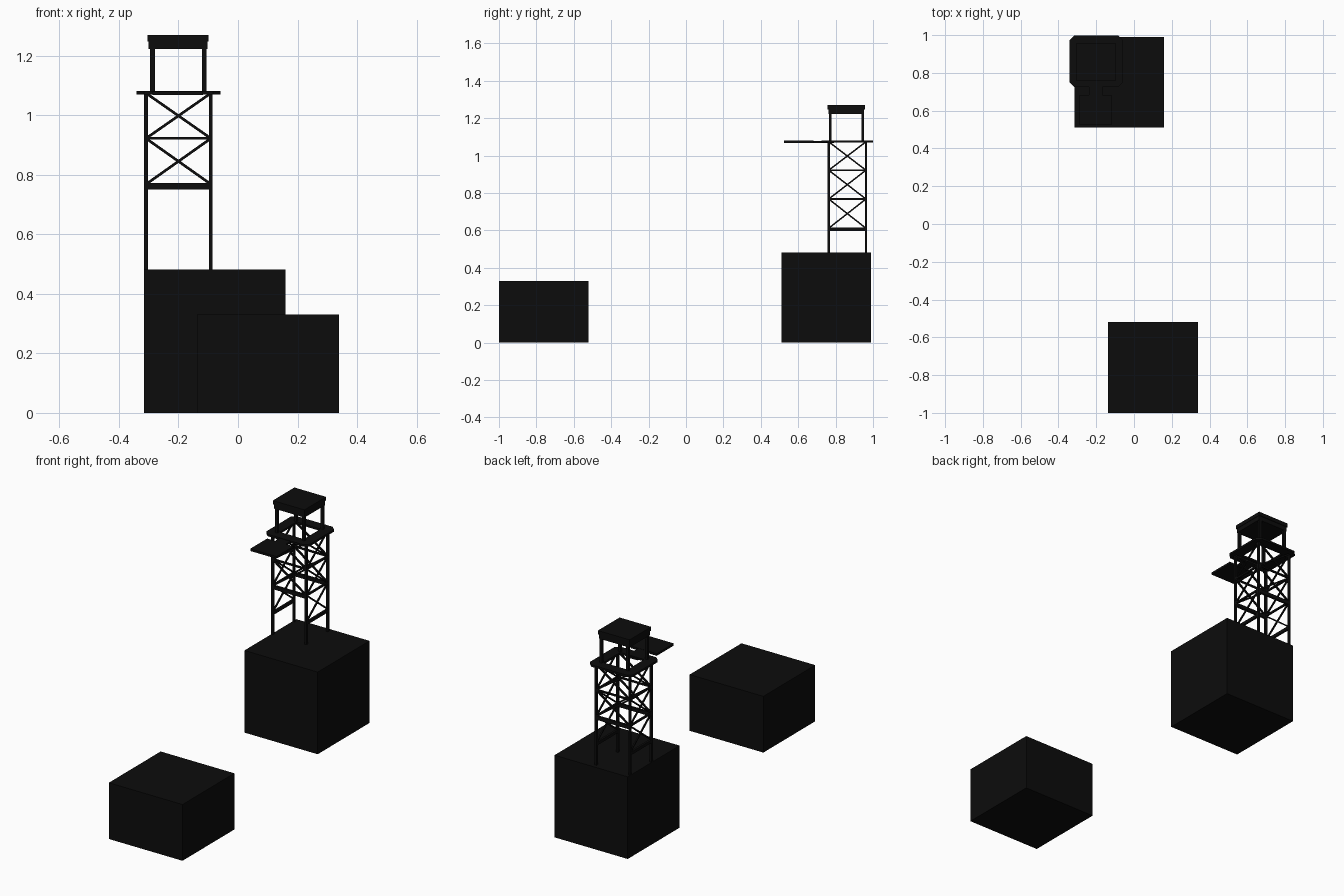
import bpy, bmesh, math
from mathutils import Vector

if "Cube" in bpy.data.objects:
    bpy.data.objects.remove(bpy.data.objects["Cube"])

black = bpy.data.materials.new("near_black")
black.diffuse_color = (0.0037, 0.0037, 0.0037, 1)
black.use_nodes = True
black.node_tree.nodes["Principled BSDF"].inputs["Base Color"].default_value = black.diffuse_color

def finish(name, bm):
    bmesh.ops.recalc_face_normals(bm, faces=bm.faces)
    me = bpy.data.meshes.new(name)
    bm.to_mesh(me)
    bm.free()
    me.materials.append(black)
    ob = bpy.data.objects.new(name, me)
    bpy.context.collection.objects.link(ob)
    return ob

def box(name, x0, x1, y0, y1, z0, z1):
    bm = bmesh.new()
    bmesh.ops.create_cube(bm, size=1)
    for v in bm.verts:
        v.co = (x0 + (v.co.x + .5) * (x1 - x0), y0 + (v.co.y + .5) * (y1 - y0),
                z0 + (v.co.z + .5) * (z1 - z0))
    return finish(name, bm)

def strut(name, a, b, t):
    # square bar from a to b
    a, b = Vector(a), Vector(b)
    d = b - a
    ob = box(name, -t / 2, t / 2, -t / 2, t / 2, -d.length / 2, d.length / 2)
    q = d.to_track_quat('Z', 'Y')
    for v in ob.data.vertices:
        v.co = q @ v.co + (a + b) / 2
    return ob

# Solid blocks
box("tower_block", -.315, .16, .51, .99, 0, .482)
box("front_block", -.138, .34, -1, -.52, 0, .33)

# Tower legs
CX, CY = -.2, .862
XS, YS = (-.309, -.091), (.763, .962)
for x in XS:
    for y in YS:
        box("tower_leg", x - .006, x + .006, y - .006, y + .006, .482, 1.072)

# Bracing bays: front and back have two, the sides have three
levels = [.612, .768, .922, 1.074]
for y in YS:
    for z0, z1 in zip(levels[1:], levels[2:]):
        strut("cross_brace", (XS[0], y, z0), (XS[1], y, z1), .009)
        strut("cross_brace", (XS[1], y, z0), (XS[0], y, z1), .009)
    box("thick_beam", *XS, y - .006, y + .006, .75, .772)
    box("thin_beam", *XS, y - .005, y + .005, .918, .927)
for x in XS:
    for z0, z1 in zip(levels, levels[1:]):
        strut("side_brace", (x, YS[0], z0), (x, YS[1], z1), .008)
        strut("side_brace", (x, YS[1], z0), (x, YS[0], z1), .008)
    box("side_thick_beam", x - .006, x + .006, *YS, .597, .615)
    for z in levels[1:3]:
        box("side_thin_beam", x - .005, x + .005, *YS, z - .005, z + .005)

# Deck ring with chamfered outer corners and a square hole
bm = bmesh.new()
HX, HY, C, H = .141, .137, .025, .078
outer, inner = [], []
for sx, sy in ((1, 1), (-1, 1), (-1, -1), (1, -1)):
    p = [(sx * HX, sy * (HY - C)), (sx * (HX - C), sy * HY)]
    outer += p if sx * sy > 0 else p[::-1]
    inner.append(bm.verts.new((CX + sx * H, CY + sy * H, 1.07)))
outer = [bm.verts.new((CX + x, CY + y, 1.07)) for x, y in outer]
for i in range(4):
    j = (i + 1) % 4
    bm.faces.new((outer[2 * i], outer[2 * i + 1], inner[i]))
    bm.faces.new((outer[2 * i + 1], outer[2 * j], inner[j], inner[i]))
ext = bmesh.ops.extrude_face_region(bm, geom=bm.faces[:])
for v in ext["geom"]:
    if isinstance(v, bmesh.types.BMVert):
        v.co.z = 1.082
finish("deck_ring", bm)

# Landing pad and its narrow walkway
box("landing_pad", -.288, -.118, .525, .682, 1.067, 1.08)
box("walkway", -.238, -.168, .68, .79, 1.068, 1.079)

# Cabin posts and roof
for x in (-.287, -.113):
    for y in (.771, .946):
        box("cabin_post", x - .008, x + .008, y - .007, y + .007, 1.08, 1.23)
box("roof_fascia", -.300, -.102, .762, .953, 1.222, 1.25)
box("roof_slab", -.304, -.099, .757, .957, 1.248, 1.27)
